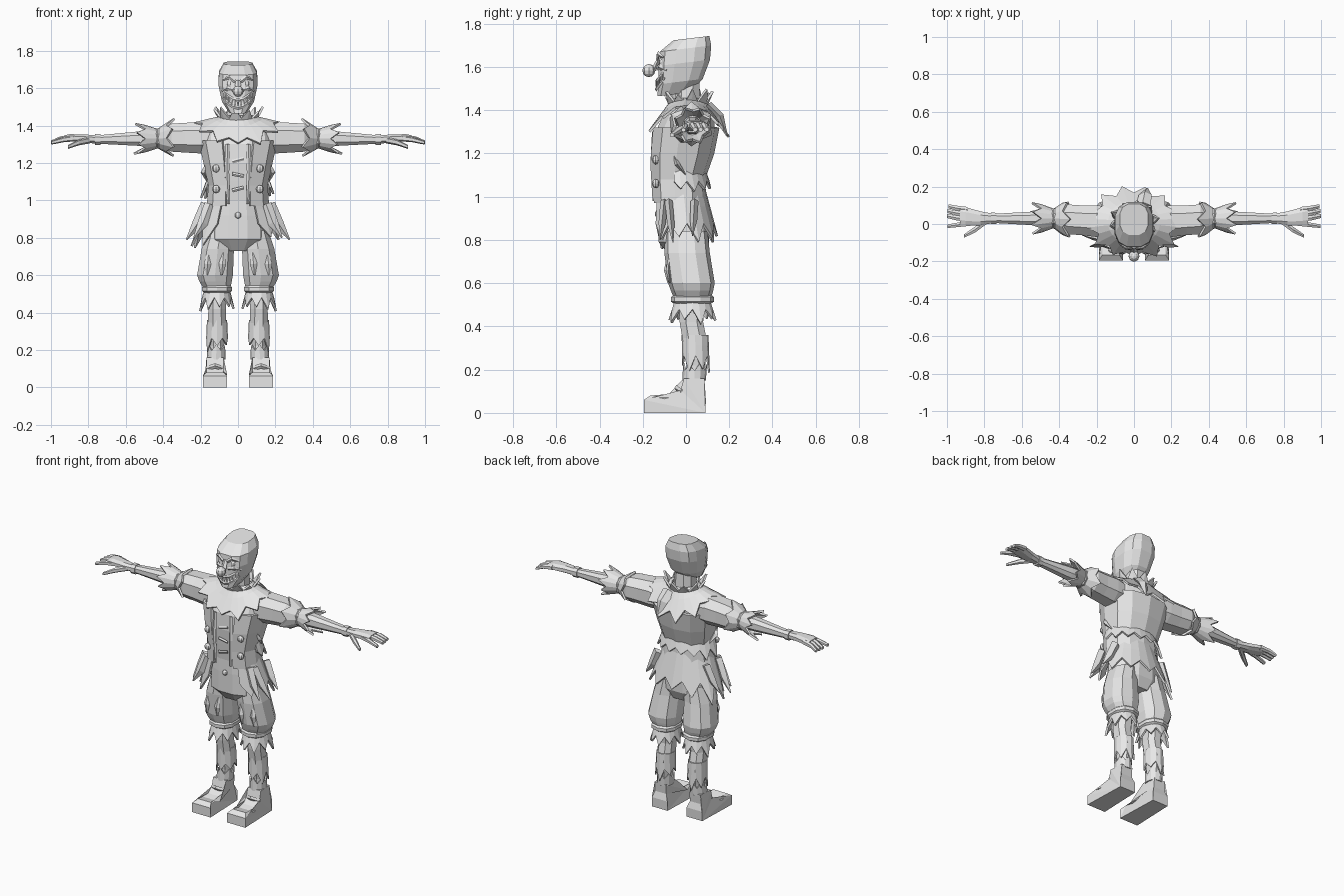
import bpy, bmesh, math, random
from mathutils import Vector

random.seed(4)
grey = bpy.data.materials.new("plain grey")
grey.diffuse_color = (0.8, 0.8, 0.8, 1)


def finish(name, bm, mirror=False, thick=0):
    bmesh.ops.recalc_face_normals(bm, faces=bm.faces)
    me = bpy.data.meshes.new(name)
    bm.to_mesh(me)
    bm.free()
    me.materials.append(grey)
    ob = bpy.data.objects.new(name, me)
    bpy.context.collection.objects.link(ob)
    if thick:
        m = ob.modifiers.new("thickness", 'SOLIDIFY')
        m.thickness, m.offset = thick, 0
    if mirror:
        ob.modifiers.new("mirror", 'MIRROR')
    return ob


def place(axis, t, u, v):
    return (u, v, t) if axis == 'z' else (t, u, v)


def power(v, p):
    return math.copysign(abs(v) ** p, v)


def loft(name, rings, axis='z', n=8, p=0.85, tilt=0, mirror=False, arc=None, thick=0):
    """Skin through rings (t, centre u, centre v, radius u, radius v)."""
    bm = bmesh.new()
    rows = []
    for t, cu, cv, ru, rv in rings:
        row = []
        for i in range(n + (1 if arc else 0)):
            a = math.radians(arc[0] + (arc[1] - arc[0]) * i / n) if arc else 2 * math.pi * (i + .5) / n
            u, v = cu + ru * power(math.cos(a), p), cv + rv * power(math.sin(a), p)
            row.append(bm.verts.new(place(axis, t + tilt * v, u, v)))
        rows.append(row)
    for r, s in zip(rows, rows[1:]):
        for i in range(n):
            j = (i + 1) % len(r)
            bm.faces.new((r[i], r[j], s[j], s[i]))
    if not arc:
        bm.faces.new(rows[0])
        bm.faces.new(rows[-1])
    return finish(name, bm, mirror, thick)


def frill(name, start, end, n, axis='z', valley=0.55, arc=(0, 360), lift=0, jitter=0.2,
          mirror=False, thick=0.012):
    """Ragged cloth ring from one ellipse to pointed tips near another; lift raises side tips."""
    bm = bmesh.new()
    rows = []
    closed = arc[1] - arc[0] == 360
    count = 2 * n + (0 if closed else 1)
    for i in range(count):
        a = math.radians(arc[0] + (arc[1] - arc[0]) * i / (2 * n))
        f = (1 + random.uniform(-jitter, jitter * .6)) if i % 2 else valley
        col = []
        for k in (0, .5 * valley, f):
            t, cu, cv, ru, rv = [s + (e - s) * k for s, e in zip(start, end)]
            t += lift * k * abs(math.cos(a)) ** 2
            col.append(bm.verts.new(place(axis, t, cu + ru * math.cos(a), cv + rv * math.sin(a))))
        rows.append(col)
    for i in range(2 * n):
        r, s = rows[i], rows[(i + 1) % count]
        for k in (0, 1):
            bm.faces.new((r[k], s[k], s[k + 1], r[k + 1]))
    return finish(name, bm, mirror, thick)


def ball(name, loc, r, squash=1, mirror=False, seg=8):
    bm = bmesh.new()
    bmesh.ops.create_uvsphere(bm, u_segments=seg, v_segments=6, radius=r)
    for v in bm.verts:
        v.co = Vector((v.co.x, v.co.y * squash, v.co.z)) + Vector(loc)
    return finish(name, bm, mirror)


def strip(name, pts, r, mirror=False):
    """Four-sided tapering strip along points, r listing the radius at each."""
    bm = bmesh.new()
    rows = []
    for i, q in enumerate(pts):
        d = Vector(pts[min(i + 1, len(pts) - 1)]) - Vector(pts[max(i - 1, 0)])
        a = d.cross(Vector((0, 1, 0.01))).normalized()
        b = d.cross(a).normalized()
        rows.append([bm.verts.new(Vector(q) + w * r[i]) for w in (a, b * .6, -a, -b * .6)])
    for s, e in zip(rows, rows[1:]):
        for k in range(4):
            bm.faces.new((s[k], s[(k + 1) % 4], e[(k + 1) % 4], e[k]))
    bm.faces.new(rows[0])
    bm.faces.new(rows[-1])
    return finish(name, bm, mirror)


# Head and neck
loft("head", [(1.48, 0, -.055, .05, .08), (1.535, 0, -.025, .088, .105), (1.62, 0, -.008, .107, .122),
              (1.685, 0, -.002, .105, .122), (1.73, 0, .025, .078, .085)], n=12, p=.75, tilt=.12)
loft("neck", [(1.38, 0, .01, .07, .065), (1.53, 0, .005, .06, .06)])

# Face: nose, eyes, brows and a wide toothy grin
ball("nose", (0, -.172, 1.583), .03)
strip("nose_bridge", [(0, -.125, 1.64), (0, -.15, 1.585)], [.012, .02])
ball("eye", (.043, -.112, 1.622), .02, .7, True)
strip("brow", [(.014, -.132, 1.635), (.045, -.128, 1.66), (.08, -.105, 1.645)], [.01, .013, .005], True)
strip("cheek", [(.02, -.13, 1.59), (.055, -.12, 1.6), (.085, -.09, 1.585)], [.008, .015, .006], True)


def smile(x, z):
    return (x, -.137 + 6 * x * x, z + 8 * x * x)


xs = [-.08, -.055, -.028, 0, .028, .055, .08]
strip("upper_lip", [smile(x, 1.535) for x in xs], [.005, .008, .009, .009, .009, .008, .005])
strip("lower_lip", [smile(x, 1.497) for x in xs], [.005, .009, .011, .012, .011, .009, .005])
for i in range(9):
    x = -.066 + i * .0165
    strip("tooth", [smile(x, 1.532), smile(x, 1.503)], [.0075, .004])

# Body, open jacket and ragged coat tails
loft("body", [(.73, 0, 0, .1, .08), (.79, 0, -.01, .16, .12), (.92, 0, -.01, .155, .122),
              (1.0, 0, -.025, .135, .105), (1.1, 0, -.035, .14, .105), (1.2, 0, -.02, .165, .13),
              (1.3, 0, -.005, .195, .14), (1.38, 0, .015, .19, .12), (1.43, 0, .015, .09, .075)], n=12)
loft("jacket", [(.97, 0, -.03, .16, .118), (1.08, 0, -.037, .152, .118), (1.2, 0, -.02, .178, .143),
                (1.32, 0, -.003, .205, .15)], n=10, p=.85, arc=(-70, 250), thick=.015)
frill("coat_tails", (1.03, 0, -.03, .145, .115), (.77, 0, -.005, .245, .16), 9, arc=(-58, 238), valley=.6)
frill("jacket_hem_rags", (1.13, 0, -.035, .155, .118), (1.02, 0, -.03, .195, .15), 8, arc=(-10, 190))
for k, (b, t) in enumerate([((.17, -.08, .98), (.275, -.06, .79)), ((.15, -.1, .98), (.235, -.12, .8)),
                            ((.17, .04, .98), (.26, .03, .82))]):
    mid = (Vector(b) + Vector(t)) / 2 + Vector((-.005, 0, -.01))
    strip("hip_rag", [b, mid, t], [.03, .028, .004], True)
for s in (-1, 1):
    strip("side_patch", [(s * .165, -.06, 1.2), (s * .18, -.04, 1.15), (s * .165, 0, 1.1)], [.004, .02, .003])

# Buttons and front fastenings
for z in (1.17, 1.06):
    ball("coat_button", (.117, -.14, z), .021, .8, True)
ball("belly_button", (0, -.132, .92), .017, .7)
for z, tip in ((1.215, .008), (1.135, -.006), (1.06, .008)):
    strip("chest_clasp", [(-.03, -.15, z - tip), (.03, -.15, z + tip)], [.01, .009])
strip("lapel_edge", [(.055, -.15, 1.3), (.06, -.157, 1.15), (.05, -.15, .98)], [.012, .013, .008], True)

# Collars
frill("large_collar", (1.45, 0, .01, .075, .07), (1.28, 0, .005, .25, .19), 13, arc=(-76, 284),
      lift=.13, valley=.72)
frill("neck_ruffle", (1.39, 0, .01, .075, .07), (1.49, 0, .01, .13, .115), 10, arc=(-80, 280), valley=.5)
strip("collar_tail", [(.05, .1, 1.42), (.06, .155, 1.37), (.07, .19, 1.28)], [.04, .035, .006])

# Arms: puffed sleeve, cuff band, ragged ruffles, forearm, wrist
loft("sleeve", [(.14, .01, 1.33, .09, .075), (.2, .015, 1.335, .09, .09), (.28, .02, 1.335, .085, .085),
                (.355, .025, 1.335, .085, .08), (.41, .03, 1.33, .05, .048)], 'x', mirror=True)
loft("sleeve_band", [(.405, .03, 1.33, .054, .054), (.43, .03, 1.33, .058, .058),
                     (.445, .03, 1.33, .05, .05)], 'x', mirror=True)
frill("sleeve_ruffle", (.43, .03, 1.33, .046, .046), (.55, .03, 1.33, .09, .085), 8, 'x', mirror=True)
frill("upper_ruffle", (.43, .03, 1.33, .045, .045), (.34, .025, 1.335, .11, .1), 6, 'x', mirror=True)
loft("forearm", [(.41, .03, 1.33, .042, .042), (.52, .03, 1.33, .04, .042), (.62, .03, 1.328, .034, .034),
                 (.75, .03, 1.325, .026, .024)], 'x', mirror=True)
loft("wrist_cuff", [(.735, .03, 1.325, .032, .031), (.765, .03, 1.325, .033, .031)], 'x', mirror=True)

# Hands
loft("palm", [(.75, .03, 1.325, .026, .023), (.82, .03, 1.33, .04, .024), (.9, .04, 1.335, .053, .02),
              (.93, .045, 1.332, .052, .016)], 'x', mirror=True)
for k in range(3):
    y = .025 + k * .026
    loft("finger", [(.89, y, 1.335, .016, .016), (.95, y + .008, 1.328, .015, .014),
                    (1.0 - .004 * k, y + .018, 1.31, .012, .01)], 'x', n=6, mirror=True)
loft("index_finger", [(.86, .01, 1.333, .02, .017), (.93, -.003, 1.325, .014, .014),
                      (.998, -.012, 1.308, .011, .01)], 'x', n=6, mirror=True)
loft("thumb", [(.79, .015, 1.322, .018, .017), (.85, -.03, 1.31, .018, .016),
               (.91, -.065, 1.285, .01, .01)], 'x', n=6, mirror=True)

# Baggy shorts with gathered band and ragged edge
loft("shorts_leg", [(.84, .09, 0, .075, .1), (.74, .108, .005, .09, .105), (.6, .123, .025, .1, .108),
                    (.565, .12, .028, .09, .098), (.53, .112, .03, .075, .085)], n=10, mirror=True)
loft("knee_band", [(.545, .112, .03, .075, .09), (.535, .112, .03, .083, .1), (.515, .112, .03, .083, .1),
                   (.505, .112, .03, .07, .085)], n=10, mirror=True)
frill("knee_ruffle", (.525, .112, .03, .062, .075), (.42, .114, .03, .09, .11), 9, mirror=True, valley=.45)
for x, y in ((.075, -.093), (.155, -.085)):
    strip("shorts_slit", [(x, y + .01, .74), (x + .008, y + .003, .66), (x + .012, y + .01, .6)],
          [.004, .02, .005], True)

# Lower legs with torn stockings
loft("shin", [(.54, .112, .03, .055, .065), (.42, .112, .025, .05, .058), (.31, .112, .045, .052, .06),
              (.22, .112, .045, .04, .046), (.12, .115, .035, .036, .043)], mirror=True)
frill("torn_stocking", (.36, .112, .042, .05, .058), (.2, .112, .046, .057, .06), 6, mirror=True,
      valley=.6, thick=.008)
frill("ankle_rag", (.15, .117, .038, .045, .05), (.235, .115, .042, .045, .052), 6, mirror=True, thick=.008)

# Boots: side outline widened at the sole
outline = [(.09, 0), (.092, .06), (.08, .1), (.085, .16), (-.01, .16), (-.025, .105), (-.06, .075),
           (-.1, .065), (-.165, .08), (-.195, .06), (-.195, 0)]
bm = bmesh.new()
sides = []
for s in (-1, 1):
    sides.append([bm.verts.new((.123 + s * (.065 if z < .07 else .046) * (.85 if y > .05 else 1), y, z))
                  for y, z in outline])
    bm.faces.new(sides[-1])
for i in range(len(outline)):
    j = (i + 1) % len(outline)
    bm.faces.new((sides[0][i], sides[0][j], sides[1][j], sides[1][i]))
bmesh.ops.triangulate(bm, faces=[f for f in bm.faces if len(f.verts) > 4])
finish("boot", bm, True)
strip("boot_strap", [(.075, -.02, .1), (.123, -.045, .115), (.17, -.02, .1)], [.012, .014, .012], True)
